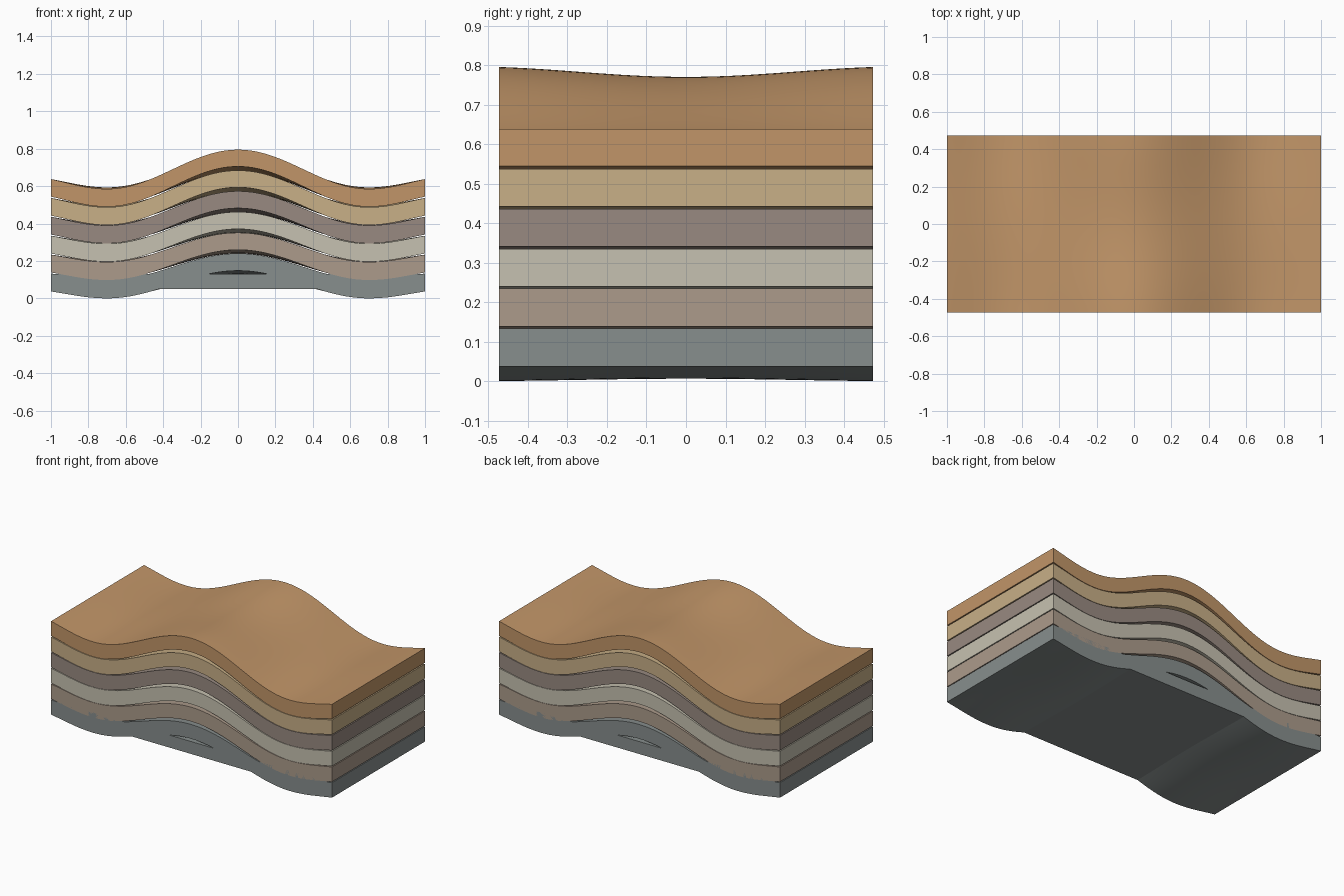
import bpy, bmesh
from math import cos, pi

if "Cube" in bpy.data.objects:
    bpy.data.objects.remove(bpy.data.objects["Cube"])

HX, HY = 1.0, 0.473      # half length and half depth
NX, NY = 80, 24          # grid resolution of each stratum


def fold(x):
    """Fold profile: 1 at the crest, 0 in the troughs, 0.25 at the ends."""
    d = abs(x)
    if d < 0.7:
        return (1 + cos(pi * d / 0.7)) / 2
    return 0.25 * (1 - cos(pi * (d - 0.7) / 0.45)) / 1.5


def height(x, y, trough, amp):
    # the fold is slightly weaker half way through the block
    s = (1 - cos(pi * y / 0.55)) / (1 - cos(pi * HY / 0.55))
    s = 0.841 + 0.159 * s
    return trough + amp * (0.25 + s * (fold(x) - 0.25))


def material(name, rgb):
    m = bpy.data.materials.new(name)
    m.diffuse_color = [(c / 255) ** 2.2 for c in rgb] + [1]
    m.use_nodes = True
    m.node_tree.nodes["Principled BSDF"].inputs["Base Color"].default_value = m.diffuse_color
    return m


def finish(bm, name, mat):
    bmesh.ops.recalc_face_normals(bm, faces=bm.faces)
    me = bpy.data.meshes.new(name)
    bm.to_mesh(me)
    bm.free()
    me.materials.append(mat)
    ob = bpy.data.objects.new(name, me)
    bpy.context.collection.objects.link(ob)
    bpy.context.view_layer.objects.active = ob
    bpy.ops.object.select_all(action='DESELECT')
    ob.select_set(True)
    bpy.ops.object.shade_smooth_by_angle(angle=0.6)


def stratum(name, i, mat):
    bm = bmesh.new()
    grids = []
    for trough, amp in ((0.098 * i, 0.148 + 0.0134 * i),
                        (0.097 + 0.0976 * i, 0.143 + 0.0134 * i)):
        g = []
        for a in range(NX + 1):
            x = HX * (2 * a / NX - 1)
            ys = [HY * (2 * b / NY - 1) for b in range(NY + 1)]
            g.append([bm.verts.new((x, y, height(x, y, trough, amp))) for y in ys])
        grids.append(g)
    lo, hi = grids
    # folded lower and upper surfaces
    for g in grids:
        for a in range(NX):
            for b in range(NY):
                bm.faces.new((g[a][b], g[a + 1][b], g[a + 1][b + 1], g[a][b + 1]))
    # cut walls around the block
    for b in (0, NY):
        for a in range(NX):
            bm.faces.new((lo[a][b], lo[a + 1][b], hi[a + 1][b], hi[a][b]))
    for a in (0, NX):
        for b in range(NY):
            bm.faces.new((lo[a][b], lo[a][b + 1], hi[a][b + 1], hi[a][b]))
    finish(bm, name, mat)


# six folded strata, bottom to top
layers = [("grey_stratum", (134, 141, 140)), ("pink_brown_stratum", (171, 154, 138)),
          ("pale_stratum", (197, 192, 175)), ("mauve_stratum", (151, 137, 128)),
          ("sand_stratum", (199, 174, 134)), ("top_ochre_stratum", (192, 148, 104))]
mats = [material(n, c) for n, c in layers]
for i, (name, _) in enumerate(layers):
    stratum(name, i, mats[i])

# flat basement slab running through the bottom of the fold
bm = bmesh.new()
bmesh.ops.create_cube(bm, size=1)
bmesh.ops.scale(bm, vec=(2 * HX, 2 * HY, 0.08), verts=bm.verts)
bmesh.ops.translate(bm, vec=(0, 0, 0.09), verts=bm.verts)
finish(bm, "basement_slab", mats[0])
